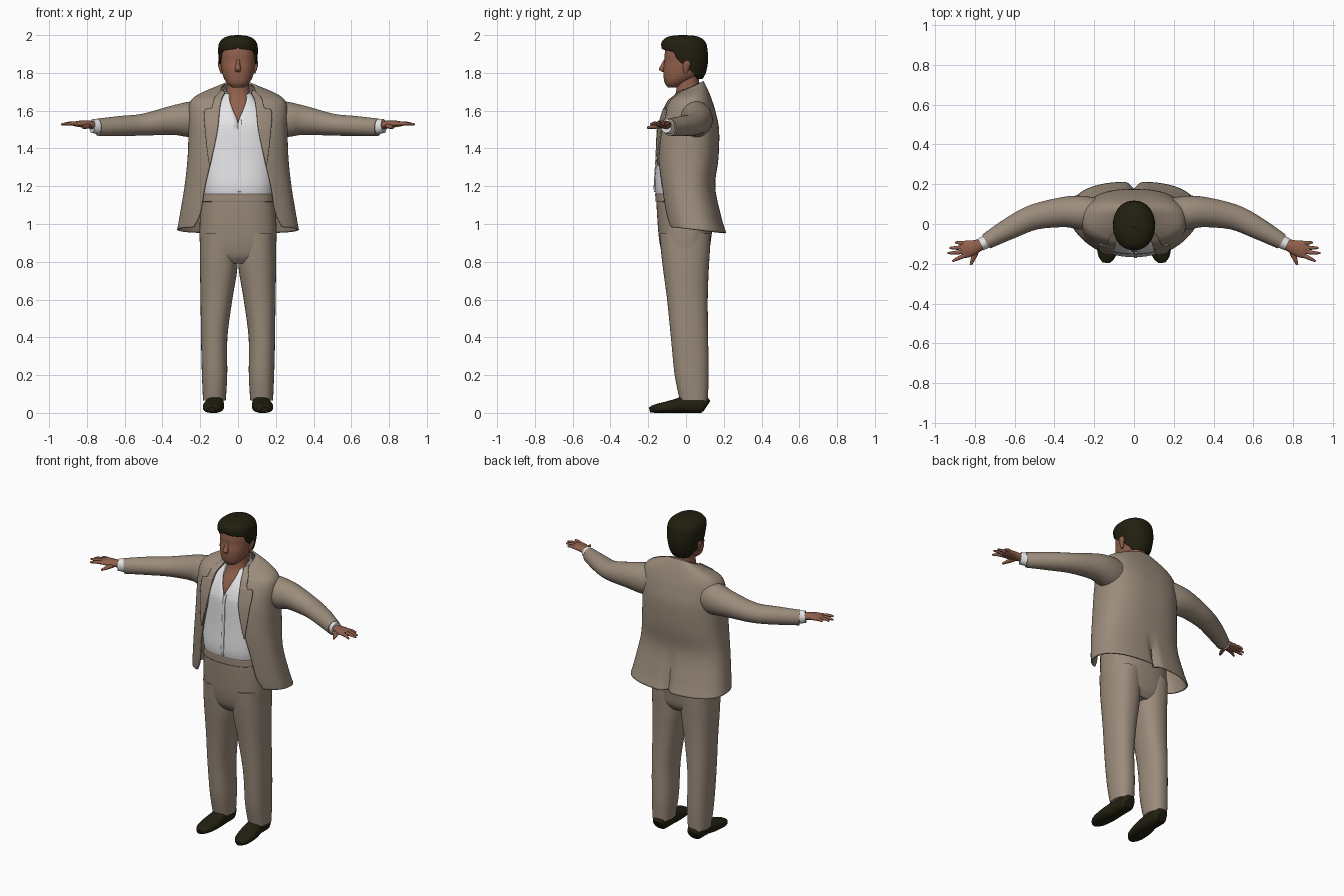
import bpy, bmesh, math
from mathutils import Vector


def material(name, rgb):
    m = bpy.data.materials.new(name)
    m.diffuse_color = (*rgb, 1)
    return m


SUIT = material("tan_cloth", (0.33, 0.262, 0.2))
WHITE = material("white_cloth", (0.82, 0.82, 0.84))
SKIN = material("skin", (0.28, 0.115, 0.07))
DARK = material("dark_brown", (0.016, 0.014, 0.005))


def resample(rows, steps):
    """Smooth curve through the section rows."""
    out = []
    for i in range(len(rows) - 1):
        p0, p1 = rows[max(i - 1, 0)], rows[i]
        p2, p3 = rows[i + 1], rows[min(i + 2, len(rows) - 1)]
        for s in range(steps):
            t = s / steps
            out.append([b + 0.5 * t * (c - a + t * (2 * a - 5 * b + 4 * c - d + t * (3 * (b - c) + d - a)))
                        for a, b, c, d in zip(p0, p1, p2, p3)])
    out.append(list(rows[-1]))
    return out


def power(v, e):
    return math.copysign(abs(v) ** e, v)


def skin_rings(name, rings, mat, closed=True, cap=True, mirror=False, thick=0):
    """Join rings of points into one smooth object."""
    bm = bmesh.new()
    vs = [[bm.verts.new(p) for p in r] for r in rings]
    n = len(rings[0])
    for a, b in zip(vs, vs[1:]):
        for i in range(n if closed else n - 1):
            j = (i + 1) % n
            bm.faces.new((a[i], a[j], b[j], b[i]))
    if cap:
        bm.faces.new(vs[0][::-1])
        bm.faces.new(vs[-1])
    bmesh.ops.remove_doubles(bm, verts=bm.verts, dist=1e-5)
    if cap:
        bmesh.ops.recalc_face_normals(bm, faces=bm.faces)
    me = bpy.data.meshes.new(name)
    bm.to_mesh(me)
    bm.free()
    me.materials.append(mat)
    ob = bpy.data.objects.new(name, me)
    bpy.context.collection.objects.link(ob)
    bpy.ops.object.select_all(action='DESELECT')
    ob.select_set(True)
    bpy.context.view_layer.objects.active = ob
    bpy.ops.object.shade_smooth_by_angle(angle=math.radians(45))
    if thick:
        ob.modifiers.new("thickness", 'SOLIDIFY').thickness = thick
    if mirror:
        ob.modifiers.new("mirror", 'MIRROR')
    return ob


def opening(o, rx, e):
    """Opening given as half-width, or as degrees when above 1."""
    if o > 1:
        return math.radians(o)
    return math.asin(min(1, (max(o, 0) / rx) ** (1 / e)))


def upright(name, rows, mat, e=0.8, n=64, steps=5, vent=False, **kw):
    """Rows: z, centre x, half width, front y, back y, front opening, tilt, outer edge."""
    rings = []
    is_open = any(r[5] for r in rows)
    for z, cx, rx, f, b, o, tilt, *outer in resample(rows, steps):
        a = opening(o, rx, e)
        end = opening(outer[0], rx, e) if outer else 2 * math.pi - a
        ring = []
        for i in range(n + 1 if is_open else n):
            t = a + (end - a) * i / n
            x = rx * power(math.sin(t), e)
            y = (f + b) / 2 - (b - f) / 2 * power(math.cos(t), e)
            if vent and y > 0:
                y -= 0.035 * math.exp(-(x / 0.022) ** 2) * min(1, max(0, (1.2 - z) / 0.2))
            ring.append((cx + x, y, z + tilt * y))
        rings.append(ring)
    return skin_rings(name, rings, mat, closed=not is_open, **kw)


def tube(name, rows, mat, e=1.0, n=24, steps=4):
    """Mirrored limb. Rows: x, y, z, half width, half height."""
    pts = resample(rows, steps)
    rings = []
    for i, (x, y, z, w, h) in enumerate(pts):
        d = Vector(pts[min(i + 1, len(pts) - 1)][:3]) - Vector(pts[max(i - 1, 0)][:3])
        side = d.cross(Vector((0, 0, 1))).normalized()
        up = side.cross(d).normalized()
        ring = []
        for k in range(n):
            t = 2 * math.pi * k / n
            p = Vector((x, y, z)) + side * w * power(math.cos(t), e) + up * h * power(math.sin(t), e)
            p.z = max(p.z, 0)
            ring.append(p)
        rings.append(ring)
    return skin_rings(name, rings, mat, mirror=True)


# Trousers
upright("trouser_seat", [
    (0.79, 0, 0.13, -0.09, 0.09, 0, 0), (0.83, 0, 0.19, -0.122, 0.118, 0, 0),
    (0.9, 0, 0.202, -0.14, 0.13, 0, 0), (1.0, 0, 0.203, -0.15, 0.14, 0, 0),
    (1.1, 0, 0.195, -0.156, 0.13, 0, 0), (1.165, 0, 0.185, -0.157, 0.118, 0, 0)], SUIT)
upright("waistband", [
    (1.118, 0, 0.195, -0.162, 0.128, 0, 0), (1.16, 0, 0.188, -0.163, 0.122, 0, 0)],
    SUIT, cap=False, thick=0.008)
upright("trouser_leg", [
    (0.065, 0.125, 0.06, -0.032, 0.115, 0, 0), (0.2, 0.124, 0.067, -0.06, 0.12, 0, 0),
    (0.4, 0.126, 0.07, -0.08, 0.117, 0, 0), (0.6, 0.114, 0.084, -0.1, 0.115, 0, 0),
    (0.75, 0.103, 0.098, -0.12, 0.12, 0, 0), (0.85, 0.101, 0.1, -0.132, 0.126, 0, 0),
    (0.95, 0.1, 0.098, -0.14, 0.13, 0, 0)], SUIT, e=0.88, n=40, mirror=True)

# Shoes
tube("shoe", [
    (0.122, 0.11, 0.035, 0.028, 0.033), (0.122, 0.085, 0.045, 0.045, 0.045),
    (0.122, 0.0, 0.045, 0.047, 0.045), (0.128, -0.06, 0.036, 0.055, 0.036),
    (0.133, -0.12, 0.028, 0.053, 0.028), (0.137, -0.165, 0.022, 0.042, 0.022),
    (0.139, -0.192, 0.016, 0.02, 0.014)], DARK, e=0.8)

# Shirt, open at the neck, with its collar
upright("shirt", [
    (1.12, 0, 0.18, -0.15, 0.11, 0, 0), (1.2, 0, 0.192, -0.166, 0.12, 0, 0),
    (1.35, 0, 0.2, -0.157, 0.13, 0, 0), (1.5, 0, 0.2, -0.15, 0.13, 0, 0),
    (1.55, 0, 0.19, -0.14, 0.13, 0.004, 0), (1.6, 0, 0.16, -0.12, 0.12, 0.025, 0),
    (1.65, 0, 0.12, -0.09, 0.11, 0.043, 0), (1.69, 0, 0.078, -0.06, 0.09, 0.05, 0)],
    WHITE, cap=False, thick=0.004)
upright("shirt_placket", [
    (1.17, 0, 0.192, -0.168, 0.12, 0.0001, 0, 0.016), (1.2, 0, 0.195, -0.171, 0.12, 0.0001, 0, 0.016),
    (1.35, 0, 0.203, -0.162, 0.13, 0.0001, 0, 0.016), (1.5, 0, 0.203, -0.155, 0.13, 0.0001, 0, 0.016),
    (1.55, 0, 0.193, -0.145, 0.13, 0.004, 0, 0.02)], WHITE, n=4, cap=False, thick=0.004)
upright("shirt_collar", [
    (1.66, 0, 0.098, -0.098, 0.08, 0.052, 0.45), (1.69, 0, 0.082, -0.078, 0.078, 0.045, 0.48),
    (1.712, 0, 0.07, -0.062, 0.075, 0.045, 0.5)], WHITE, e=0.9, cap=False, thick=0.006)

# Jacket body and lapels
upright("jacket", [
    (0.975, 0, 0.322, -0.115, 0.213, 0.235, -0.1), (1.05, 0, 0.308, -0.128, 0.187, 0.2, -0.05),
    (1.2, 0, 0.283, -0.147, 0.155, 0.175, 0), (1.35, 0, 0.267, -0.16, 0.172, 0.14, 0),
    (1.5, 0, 0.262, -0.15, 0.175, 0.11, 0), (1.6, 0, 0.262, -0.12, 0.155, 0.1, 0),
    (1.655, 0, 0.248, -0.09, 0.138, 0.09, 0), (1.688, 0, 0.195, -0.06, 0.118, 0.08, 0.15),
    (1.715, 0, 0.087, -0.045, 0.092, 0.07, 0.45)],
    SUIT, n=100, cap=False, thick=0.01, vent=True)
upright("lapel", [
    (1.31, 0, 0.278, -0.167, 0.17, 0.148, 0, 0.152), (1.36, 0, 0.275, -0.169, 0.17, 0.137, 0, 0.16),
    (1.5, 0, 0.27, -0.159, 0.175, 0.108, 0, 0.175), (1.6, 0, 0.27, -0.13, 0.155, 0.098, 0, 0.178),
    (1.615, 0, 0.268, -0.122, 0.155, 0.096, 0, 0.14), (1.655, 0, 0.256, -0.099, 0.14, 0.089, 0, 0.13),
    (1.69, 0, 0.203, -0.069, 0.12, 0.079, 0.15, 0.115), (1.72, 0, 0.095, -0.054, 0.095, 0.069, 0.45, 0.09)],
    SUIT, n=8, cap=False, thick=0.008, mirror=True)

# Sleeves, cuffs and hands
tube("sleeve", [
    (0.19, 0.05, 1.555, 0.08, 0.1), (0.27, 0.057, 1.553, 0.085, 0.092),
    (0.35, 0.06, 1.548, 0.076, 0.077), (0.5, 0.035, 1.526, 0.064, 0.058),
    (0.62, -0.02, 1.519, 0.055, 0.053), (0.742, -0.088, 1.512, 0.04, 0.046)], SUIT, n=36)
tube("shirt_cuff", [
    (0.728, -0.082, 1.515, 0.034, 0.041), (0.772, -0.104, 1.519, 0.032, 0.037)], WHITE)
tube("palm", [
    (0.76, -0.098, 1.522, 0.026, 0.022), (0.8, -0.115, 1.528, 0.035, 0.02),
    (0.84, -0.126, 1.53, 0.043, 0.017), (0.868, -0.134, 1.53, 0.038, 0.011)], SKIN)
for label, base, mid, tip in (
        ("little_finger", (0.85, -0.097), (0.875, -0.095), (0.897, -0.092)),
        ("ring_finger", (0.855, -0.117), (0.893, -0.12), (0.927, -0.12)),
        ("middle_finger", (0.855, -0.138), (0.896, -0.144), (0.936, -0.146)),
        ("index_finger", (0.848, -0.157), (0.882, -0.172), (0.912, -0.187))):
    tube(label, [(*base, 1.53, 0.011, 0.011), (*mid, 1.532, 0.0095, 0.0095),
                 (*tip, 1.527, 0.005, 0.005)], SKIN, n=12)
tube("thumb", [
    (0.785, -0.115, 1.523, 0.016, 0.015), (0.803, -0.16, 1.516, 0.014, 0.012),
    (0.82, -0.205, 1.51, 0.006, 0.006)], SKIN, n=12)

# Neck with upper chest, head, nose and ears
upright("neck", [
    (1.48, 0, 0.15, -0.12, 0.08, 0, 0), (1.56, 0, 0.14, -0.118, 0.08, 0, 0),
    (1.62, 0, 0.11, -0.092, 0.075, 0, 0), (1.67, 0, 0.072, -0.062, 0.07, 0, 0),
    (1.72, 0, 0.06, -0.05, 0.068, 0, 0), (1.8, 0, 0.06, -0.05, 0.068, 0, 0)], SKIN, e=0.9)
upright("head", [
    (1.722, 0, 0.03, -0.095, -0.045, 0, 0), (1.745, 0, 0.058, -0.112, 0.0, 0, 0),
    (1.78, 0, 0.078, -0.119, 0.06, 0, 0), (1.82, 0, 0.087, -0.12, 0.085, 0, 0),
    (1.86, 0, 0.091, -0.114, 0.095, 0, 0), (1.9, 0, 0.092, -0.113, 0.1, 0, 0),
    (1.95, 0, 0.082, -0.1, 0.085, 0, 0), (1.98, 0, 0.04, -0.05, 0.05, 0, 0)], SKIN, e=0.9)
upright("nose", [
    (1.806, 0, 0.012, -0.128, -0.1, 0, 0), (1.82, 0, 0.017, -0.143, -0.1, 0, 0),
    (1.845, 0, 0.011, -0.131, -0.1, 0, 0), (1.872, 0, 0.009, -0.116, -0.1, 0, 0)], SKIN, e=1, n=16)
upright("ear", [
    (1.797, 0.086, 0.006, -0.012, 0.006, 0, 0), (1.825, 0.092, 0.01, -0.016, 0.018, 0, 0),
    (1.852, 0.096, 0.011, -0.015, 0.024, 0, 0), (1.868, 0.094, 0.006, -0.006, 0.014, 0, 0)],
    SKIN, e=1, n=16, mirror=True)

# Hair cap, opening around the face
upright("hair", [
    (1.768, 0, 0.07, -0.06, 0.088, 125, 0), (1.8, 0, 0.087, -0.1, 0.105, 108, 0),
    (1.84, 0, 0.097, -0.12, 0.114, 88, 0), (1.875, 0, 0.103, -0.124, 0.117, 70, 0),
    (1.912, 0, 0.105, -0.126, 0.115, 58, 0), (1.93, 0, 0.105, -0.129, 0.113, 2, 0),
    (1.96, 0, 0.099, -0.13, 0.105, 0, 0), (1.985, 0, 0.075, -0.108, 0.08, 0, 0),
    (1.997, 0, 0.04, -0.07, 0.04, 0, 0), (2.0, 0, 0.002, -0.02, -0.015, 0, 0)],
    DARK, e=0.92, cap=False, thick=0.012)
